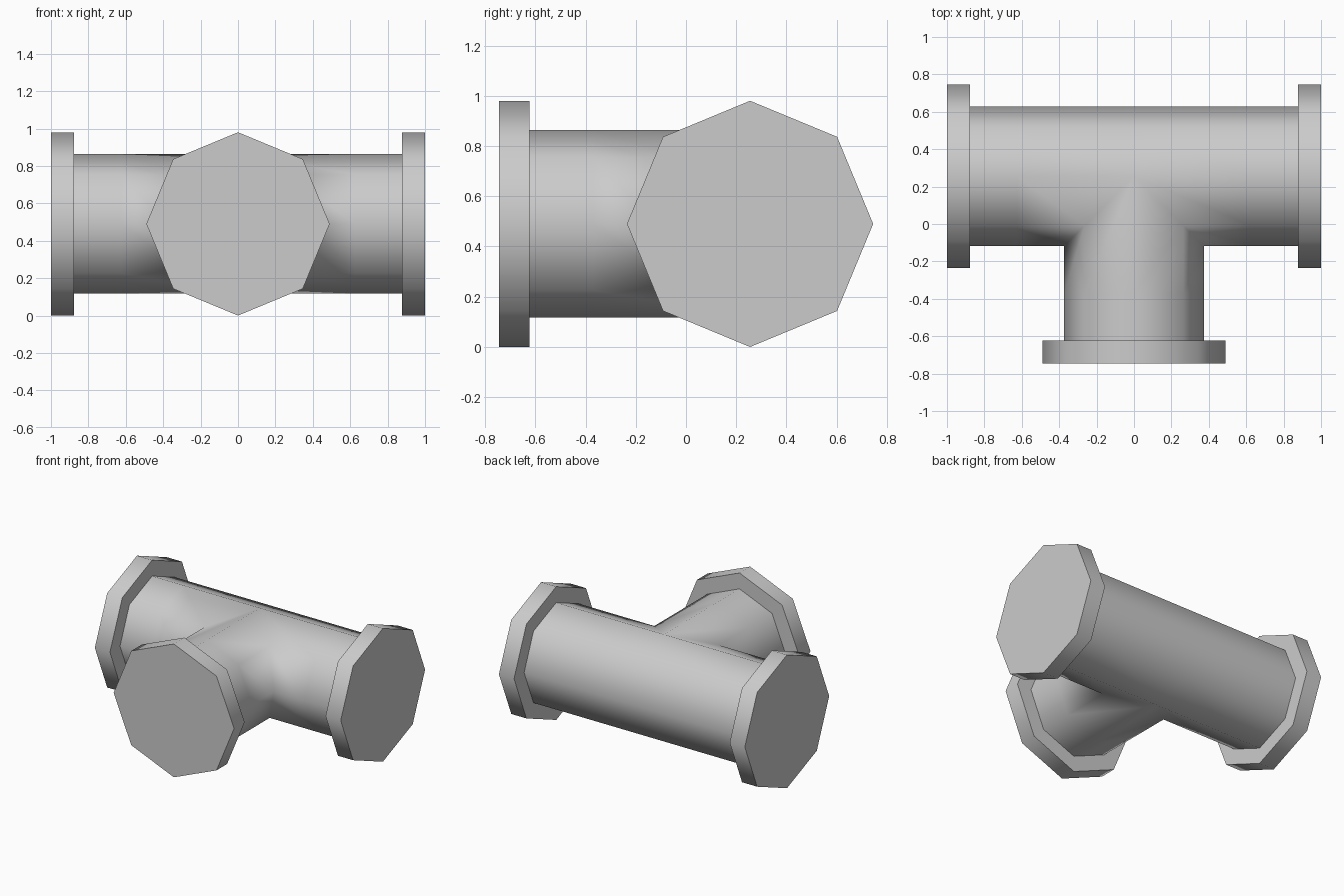
import bpy, bmesh, math
from mathutils import Vector

cube = bpy.data.objects.get("Cube")
if cube:
    bpy.data.objects.remove(cube)

SIDES = 8
CENTRE = Vector((0, 0.255, 0.49))   # crossing point of the pipe axes
PIPE_R, FLANGE_R = 0.373, 0.49
END, INNER, MID = 1.0, 0.877, 0.625  # distances along each arm
UP = Vector((0, 0, 1))
RIGHT, LEFT, FRONT = Vector((1, 0, 0)), Vector((-1, 0, 0)), Vector((0, -1, 0))

grey = bpy.data.materials.new("light grey metal")
grey.use_nodes = True
grey.diffuse_color = (0.6, 0.6, 0.6, 1)
grey.node_tree.nodes["Principled BSDF"].inputs["Base Color"].default_value = grey.diffuse_color


def ring(bm, axis, radius, along):
    """Eight-sided ring around an arm; along(side) gives the distance of each corner."""
    across = UP.cross(axis)
    verts = []
    for i in range(SIDES):
        a = math.tau * i / SIDES
        side = radius * math.cos(a) * across
        verts.append(bm.verts.new(CENTRE + side + radius * math.sin(a) * UP + axis * along(side)))
    return verts


def bridge(bm, a, b):
    for i in range(SIDES):
        j = (i + 1) % SIDES
        bm.faces.new((a[i], a[j], b[j], b[i]))


def finish(bm, name):
    bmesh.ops.remove_doubles(bm, verts=bm.verts, dist=0.0005)
    bmesh.ops.recalc_face_normals(bm, faces=bm.faces)
    mesh = bpy.data.meshes.new(name)
    bm.to_mesh(mesh)
    bm.free()
    mesh.materials.append(grey)
    obj = bpy.data.objects.new(name, mesh)
    bpy.context.collection.objects.link(obj)
    return obj


# Tee pipe: three arms mitred together into one smooth skin
bm = bmesh.new()
for axis in (RIGHT, LEFT, FRONT):
    if axis == FRONT:
        def mitre(side): return abs(side.x)
    else:
        def mitre(side): return max(0, -side.y)
    rings = [ring(bm, axis, PIPE_R, mitre)]
    rings += [ring(bm, axis, PIPE_R, lambda side, d=d: d) for d in (MID, INNER + 0.02)]
    for a, b in zip(rings, rings[1:]):
        bridge(bm, a, b)
pipe = finish(bm, "tee_pipe")
pipe.data.shade_smooth()

# Flanges: capped octagonal discs closing each arm
for name, axis in (("left_flange", RIGHT), ("right_flange", LEFT), ("front_flange", FRONT)):
    bm = bmesh.new()
    a, b = [ring(bm, axis, FLANGE_R, lambda side, d=d: d) for d in (INNER, END)]
    bridge(bm, a, b)
    bm.faces.new(a)
    bm.faces.new(b)
    flange = finish(bm, name)
    bpy.ops.object.select_all(action="DESELECT")
    flange.select_set(True)
    bpy.context.view_layer.objects.active = flange
    bpy.ops.object.shade_smooth_by_angle(angle=math.radians(60))
